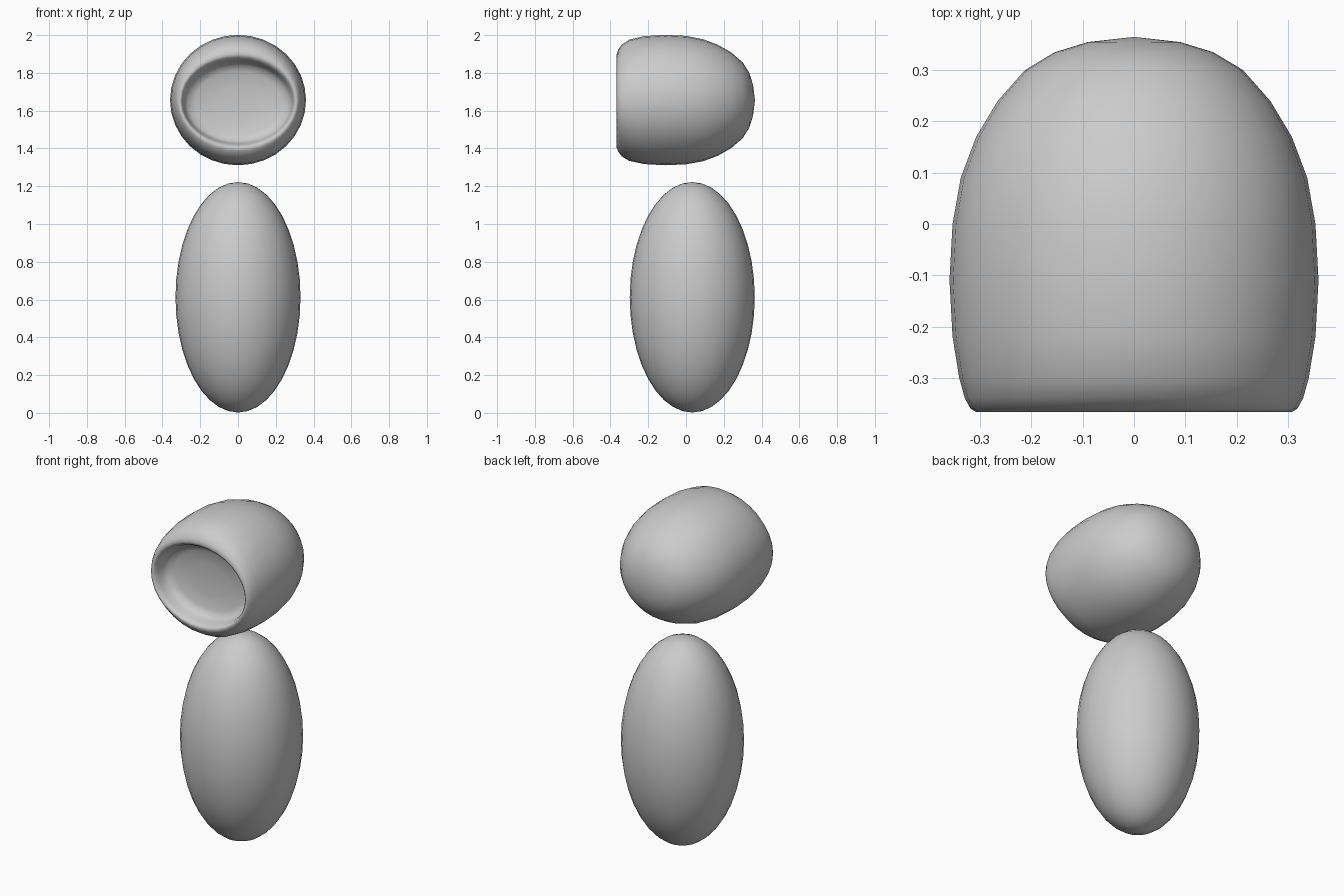
import bpy, bmesh
from math import sin, cos, tau

SEG = 32


def smooth(obj):
    for p in obj.data.polygons:
        p.use_smooth = True


# Egg-shaped body
bpy.ops.mesh.primitive_uv_sphere_add(segments=32, ring_count=20, radius=1, location=(0, 0.033, 0.612))
body = bpy.context.object
body.name = "body"
body.scale = (0.331, 0.331, 0.61)
smooth(body)


# Rounded head lofted front to back, with a recessed face opening
# each ring: y, half width, half height, centre height
rings = [
    (0.355, 0.090, 0.082, 1.655), (0.335, 0.155, 0.145, 1.655),
    (0.300, 0.213, 0.201, 1.655), (0.240, 0.266, 0.253, 1.655),
    (0.170, 0.308, 0.293, 1.655), (0.090, 0.338, 0.323, 1.655),
    (0.000, 0.354, 0.340, 1.656), (-0.110, 0.360, 0.345, 1.656),
    (-0.220, 0.354, 0.339, 1.656), (-0.300, 0.341, 0.321, 1.655),
    (-0.340, 0.330, 0.296, 1.654), (-0.360, 0.319, 0.268, 1.653),
    (-0.367, 0.308, 0.248, 1.652), (-0.360, 0.299, 0.236, 1.648),
    (-0.335, 0.291, 0.224, 1.645), (-0.300, 0.284, 0.214, 1.642),
    (-0.275, 0.268, 0.200, 1.640), (-0.262, 0.230, 0.170, 1.640),
    (-0.252, 0.120, 0.090, 1.640),
]
bm = bmesh.new()
loops = [[bm.verts.new((rx * cos(tau * i / SEG), y, cz + rz * sin(tau * i / SEG)))
          for i in range(SEG)] for y, rx, rz, cz in rings]
for a, b in zip(loops, loops[1:]):
    for i in range(SEG):
        j = (i + 1) % SEG
        bm.faces.new((a[i], a[j], b[j], b[i]))
for loop, y, z in ((loops[0], 0.365, 1.655), (loops[-1], -0.250, 1.640)):
    tip = bm.verts.new((0, y, z))
    for i in range(SEG):
        bm.faces.new((loop[i], loop[(i + 1) % SEG], tip))
bmesh.ops.recalc_face_normals(bm, faces=bm.faces)
mesh = bpy.data.meshes.new("head")
bm.to_mesh(mesh)
bm.free()
head = bpy.data.objects.new("head", mesh)
bpy.context.collection.objects.link(head)
smooth(head)
